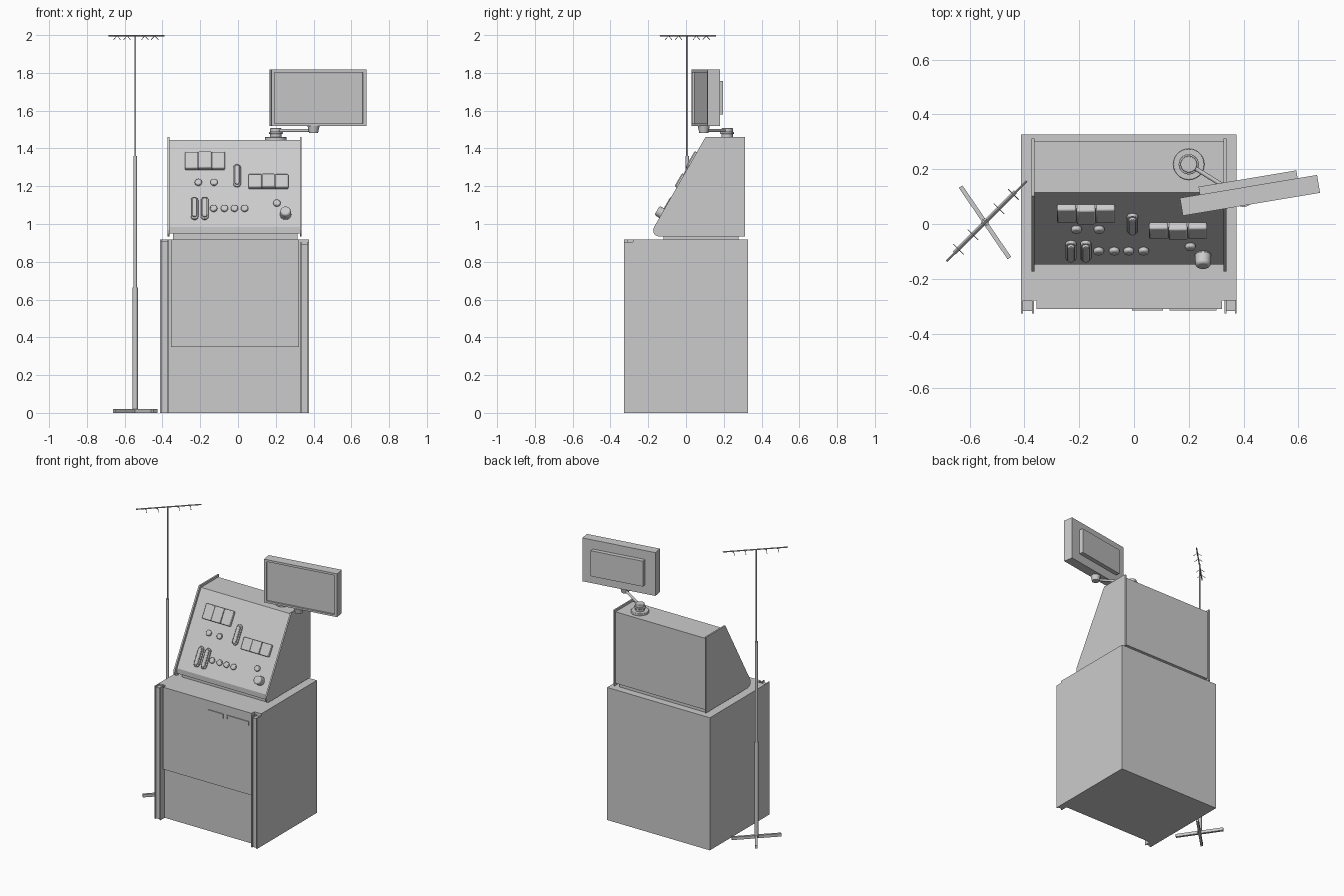
import bpy, bmesh, math
from mathutils import Matrix, Vector

if "Cube" in bpy.data.objects:
    bpy.data.objects.remove(bpy.data.objects["Cube"])


def finish(name, bm, smooth=False, bevel=0, segs=2):
    bmesh.ops.recalc_face_normals(bm, faces=bm.faces)
    me = bpy.data.meshes.new(name)
    bm.to_mesh(me)
    bm.free()
    ob = bpy.data.objects.new(name, me)
    bpy.context.collection.objects.link(ob)
    if bevel:
        m = ob.modifiers.new("bevel", 'BEVEL')
        m.width, m.segments = bevel, segs
    if smooth:
        bpy.ops.object.select_all(action='DESELECT')
        bpy.context.view_layer.objects.active = ob
        ob.select_set(True)
        bpy.ops.object.shade_smooth_by_angle(angle=math.radians(35))
    return ob


def box(name, x, y, z, frame=Matrix(), **kw):
    """Box from (min, max) ranges, placed in a local frame."""
    bm = bmesh.new()
    mid = Vector([(a + b) / 2 for a, b in (x, y, z)])
    size = [b - a for a, b in (x, y, z)]
    bmesh.ops.create_cube(bm, size=1, matrix=frame @ Matrix.Translation(mid) @ Matrix.Diagonal((*size, 1)))
    return finish(name, bm, **kw)


def rod(name, a, b, r, r2=None, sides=20, bevel=0):
    """Cylinder or cone between two points."""
    a, b = Vector(a), Vector(b)
    bm = bmesh.new()
    rot = (b - a).to_track_quat('Z', 'Y').to_matrix().to_4x4()
    bmesh.ops.create_cone(bm, cap_ends=True, segments=sides, radius1=r, radius2=r if r2 is None else r2,
                          depth=(b - a).length, matrix=Matrix.Translation((a + b) / 2) @ rot)
    return finish(name, bm, smooth=True, bevel=bevel)


def prism(name, pts, x0, x1):
    """Side profile of (y, z) points extruded along x."""
    bm = bmesh.new()
    f = bm.faces.new([bm.verts.new((x0, y, z)) for y, z in pts])
    ext = bmesh.ops.extrude_face_region(bm, geom=[f])['geom']
    bmesh.ops.translate(bm, verts=[v for v in ext if isinstance(v, bmesh.types.BMVert)], vec=(x1 - x0, 0, 0))
    return finish(name, bm)


# Cabinet body, door and channel posts
box("cabinet_body", (-0.412, 0.375), (-0.28, 0.327), (0, 0.918))
box("cabinet_door", (-0.356, 0.322), (-0.31, -0.279), (0.35, 0.918))
for side, x0, x1, top in (("left", -0.412, -0.366, 0.918), ("right", 0.33, 0.375, 0.904)):
    box(side + "_post_core", (x0 + 0.004, x1 - 0.004), (-0.317, -0.279), (0, top - 0.01))
    for tag, a, b in (("a", x0, x0 + 0.007), ("b", x1 - 0.007, x1)):
        box(f"{side}_post_wall_{tag}", (a, b), (-0.327, -0.279), (0, top))

# Door latch plate and bracket handle
box("latch_plate", (-0.008, 0.105), (-0.316, -0.309), (0.825, 0.857))
box("handle_bar", (0.13, 0.302), (-0.316, -0.309), (0.85, 0.857))
box("handle_left_leg", (0.13, 0.136), (-0.316, -0.309), (0.83, 0.851))
box("handle_right_leg", (0.296, 0.302), (-0.316, -0.309), (0.83, 0.851))

# Console on its plinth, with side cheeks
box("console_plinth", (-0.345, 0.315), (-0.118, 0.277), (0.917, 0.955))
prism("console_body", [(0.303, 0.95), (0.303, 1.445), (0.115, 1.445), (-0.148, 0.985), (-0.148, 0.95)],
      -0.364, 0.328)
cheek = [(0.313, 0.935), (0.313, 1.46), (0.103, 1.46), (-0.169, 0.984), (-0.174, 0.968),
         (-0.17, 0.95), (-0.16, 0.939), (-0.147, 0.935)]
prism("left_cheek", cheek, -0.374, -0.363)
prism("right_cheek", cheek, 0.327, 0.337)

# Sloping panel frame: local x across, y up the slope, z out of the panel
TILT = math.atan2(0.46, 0.263)


def panel(x, z):
    return Matrix.Translation((x, 0.115 - (1.445 - z) * 0.572, z)) @ Matrix.Rotation(TILT, 4, 'X')


# Triple meter blocks
for n, cx, cz, hv in ((1, -0.175, 1.328, 0.05), (2, 0.161, 1.219, 0.04)):
    F = panel(cx, cz)
    for i, h in ((-1, 0.026), (0, 0.031), (1, 0.026)):
        box(f"meter_{n}_{i + 2}", (i * 0.071 - 0.0345, i * 0.071 + 0.0345), (-hv, hv), (-0.002, h), F,
            bevel=0.006, smooth=True)
    box(f"meter_{n}_backing", (-0.104, 0.104), (-hv + .002, hv - .002), (-0.002, 0.018), F)


def knob(name, x, z, r, h):
    F = panel(x, z)
    rod(name, F @ Vector((0, 0, -0.002)), F @ Vector((0, 0, h)), r, r * 0.9, sides=24, bevel=r * 0.25)


# Round buttons and the large dial
for i, (x, z) in enumerate([(-0.21, 1.218), (-0.127, 1.218), (-0.129, 1.08), (-0.072, 1.08),
                            (-0.019, 1.08), (0.035, 1.08), (0.206, 1.108)]):
    knob(f"button_{i + 1}", x, z, 0.02, 0.016)
knob("dial_collar", 0.252, 1.048, 0.032, 0.012)
knob("large_dial", 0.252, 1.048, 0.03, 0.048)


def pill(name, F, w, half, h):
    """Rounded slot shape standing on the panel."""
    bm = bmesh.new()
    pts = []
    for end in (0, 1):
        for k in range(9):
            a = math.pi * (end + k / 8)
            pts.append((w * math.cos(a), w * math.sin(a) + (half - w) * (1 - 2 * end), -0.002))
    f = bm.faces.new([bm.verts.new(p) for p in pts])
    ext = bmesh.ops.extrude_face_region(bm, geom=[f])['geom']
    bmesh.ops.translate(bm, verts=[v for v in ext if isinstance(v, bmesh.types.BMVert)], vec=(0, 0, h + 0.002))
    bm.transform(F)
    finish(name, bm, smooth=True, bevel=0.003)


# Slider switches
for i, (x, z) in enumerate([(-0.23, 1.08), (-0.176, 1.08), (-0.005, 1.253)]):
    F = panel(x, z)
    pill(f"slider_base_{i + 1}", F, 0.02, 0.068, 0.012)
    pill(f"slider_cap_{i + 1}", F, 0.013, 0.058, 0.022)

# Swivel stand and arm
for i, (r, z0, z1) in enumerate([(0.057, 1.443, 1.46), (0.03, 1.458, 1.478), (0.037, 1.476, 1.488),
                                 (0.03, 1.486, 1.507)]):
    rod(f"swivel_{i + 1}", (0.2, 0.218, z0), (0.2, 0.218, z1), r, sides=28, bevel=0.003)
rod("monitor_arm", (0.2, 0.218, 1.494), (0.4, 0.094, 1.494), 0.008)
rod("monitor_mount", (0.4, 0.094, 1.483), (0.4, 0.094, 1.52), 0.024, 0.032)

# Monitor: local y is depth, back housing behind, raised bezel around the screen
M = Matrix.Translation((0.429, 0.072, 1.668)) @ Matrix.Rotation(math.radians(9.5), 4, 'Z')
box("monitor_case", (-0.254, 0.254), (0.012, 0.066), (-0.15, 0.15), M)
box("monitor_back", (-0.18, 0.182), (0.064, 0.095), (-0.088, 0.088), M)
for name, x, z in (("left", (-0.254, -0.238), (-0.15, 0.15)), ("right", (0.236, 0.254), (-0.15, 0.15)),
                   ("top", (-0.238, 0.236), (0.135, 0.15)), ("bottom", (-0.238, 0.236), (-0.15, -0.137))):
    box(f"bezel_{name}", x, (0, 0.013), z, M)

# Telescopic mast on a crossed foot
AX, AY = -0.544, 0.006
for i, (r, z0, z1) in enumerate([(0.014, 0.005, 0.665), (0.0095, 0.66, 1.36), (0.005, 1.355, 1.998)]):
    rod(f"mast_{i + 1}", (AX, AY, z0), (AX, AY, z1), r, sides=16)
for i, deg in enumerate((45, -55.7)):
    F = Matrix.Translation((AX, AY, 0)) @ Matrix.Rotation(math.radians(deg), 4, 'Z')
    box(f"mast_foot_{i + 1}", (-0.158, 0.158), (-0.008, 0.008), (0, 0.02), F)

# Aerial boom with drooping element pairs
A = Matrix.Translation((AX + 0.006, AY + 0.004, 1.996)) @ Matrix.Rotation(math.radians(45), 4, 'Z')
rod("aerial_boom", A @ Vector((-0.207, 0, 0)), A @ Vector((0.207, 0, 0)), 0.004, sides=10)
for i, t in enumerate((-0.145, -0.07, 0.064, 0.138)):
    for s in (-1, 1):
        rod(f"aerial_element_{i + 1}_{'r' if s > 0 else 'l'}", A @ Vector((t, 0, 0)),
            A @ Vector((t, s * 0.026, -0.02)), 0.002, sides=6)
